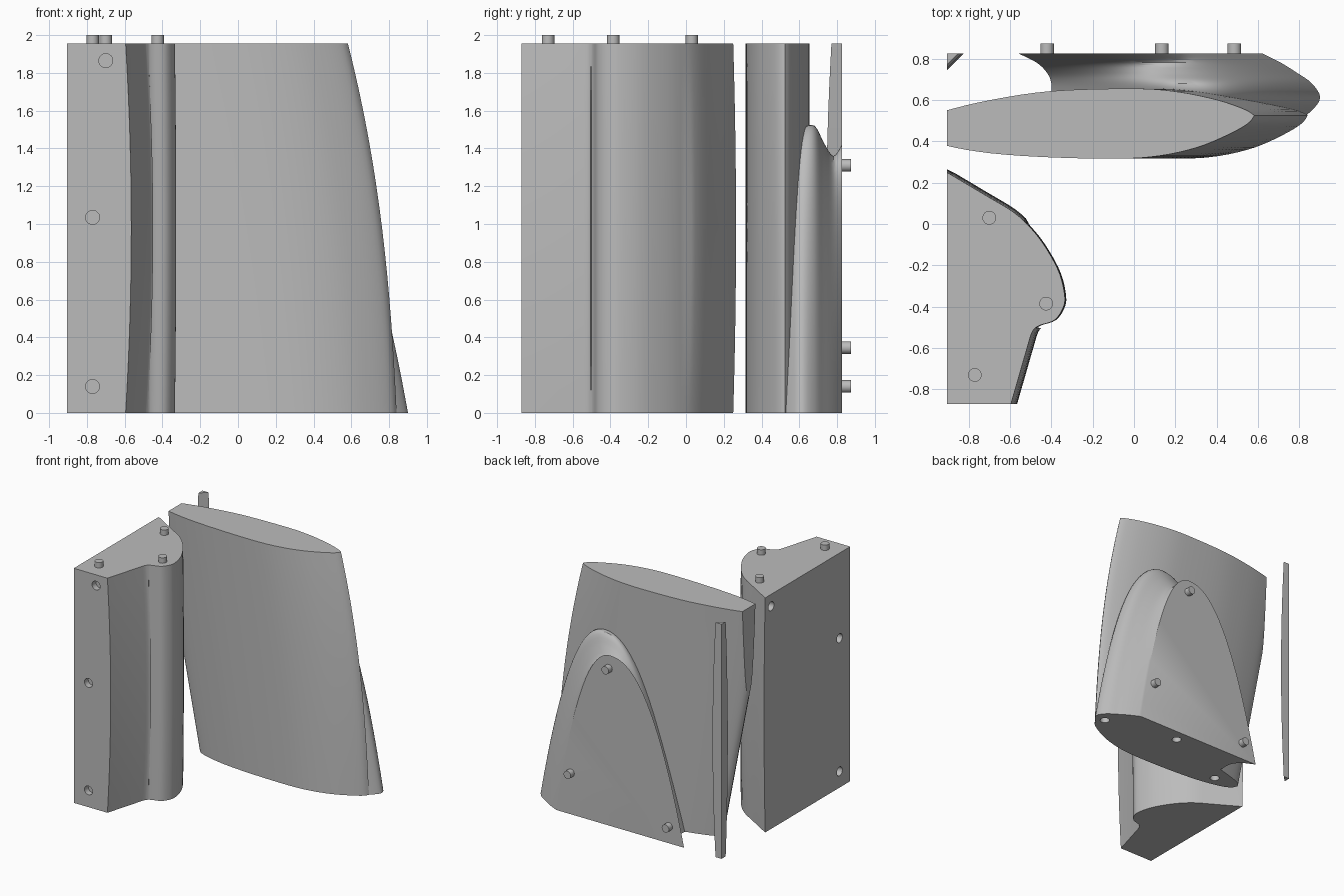
import bpy, bmesh, math
from mathutils import Vector, Matrix

cube = bpy.data.objects.get("Cube")
if cube:
    bpy.data.objects.remove(cube, do_unlink=True)

TOP = 1.955      # height of the blocks
CUT_X = -0.905   # flat side plane
BACK = 0.825     # flat rear plane
FRONT = -0.87    # flat front plane

grey = bpy.data.materials.new("plain_grey")
grey.use_nodes = True
colour = (0.5, 0.5, 0.5, 1)
grey.diffuse_color = colour
grey.node_tree.nodes["Principled BSDF"].inputs["Base Color"].default_value = colour


def spline(pts, steps):
    """Catmull-Rom curve through points of any dimension."""
    out = []
    for i in range(len(pts) - 1):
        a, b, c, d = (pts[max(i - 1, 0)], pts[i], pts[i + 1], pts[min(i + 2, len(pts) - 1)])
        for k in range(steps):
            t = k / steps
            out.append(tuple(
                q + 0.5 * t * (r - p + t * (2 * p - 5 * q + 4 * r - s + t * (3 * (q - r) + s - p)))
                for p, q, r, s in zip(a, b, c, d)))
    return out + [tuple(pts[-1])]


def finish(bm, name, angle=30):
    bmesh.ops.recalc_face_normals(bm, faces=bm.faces)
    mesh = bpy.data.meshes.new(name)
    bm.to_mesh(mesh)
    bm.free()
    mesh.materials.append(grey)
    mesh.shade_smooth()
    mesh.set_sharp_from_angle(angle=math.radians(angle))
    obj = bpy.data.objects.new(name, mesh)
    bpy.context.collection.objects.link(obj)
    return obj


def loft(rings):
    """Skin a stack of equal rings and cap both ends."""
    bm = bmesh.new()
    rows = [[bm.verts.new(p) for p in ring] for ring in rings]
    n = len(rows[0])
    for a, b in zip(rows, rows[1:]):
        for i in range(n):
            j = (i + 1) % n
            bm.faces.new((a[i], a[j], b[j], b[i]))
    bm.faces.new(rows[0])
    bm.faces.new(rows[-1])
    return bm


def add_rod(bm, centre, axis, radius, length):
    turn = Vector(axis).to_track_quat('Z', 'Y').to_matrix().to_4x4()
    bmesh.ops.create_cone(bm, cap_ends=True, segments=24, radius1=radius, radius2=radius,
                          depth=length, matrix=Matrix.Translation(centre) @ turn)


def drill(obj, places):
    """Cut shallow round sockets, given as (centre, axis)."""
    bm = bmesh.new()
    for centre, axis in places:
        add_rod(bm, centre, axis, 0.037, 0.1)
    cutter = finish(bm, "socket_cutter")
    cutter.hide_render = True
    mod = obj.modifiers.new("sockets", 'BOOLEAN')
    mod.operation = 'DIFFERENCE'
    mod.solver = 'EXACT'
    mod.object = cutter
    graph = bpy.context.evaluated_depsgraph_get()
    mesh = bpy.data.meshes.new_from_object(obj.evaluated_get(graph))
    obj.modifiers.clear()
    obj.data = mesh
    mesh.shade_smooth()
    mesh.set_sharp_from_angle(angle=math.radians(30))
    bpy.data.objects.remove(cutter, do_unlink=True)


def bulge(z):
    return 1 - (2 * z / TOP - 1) ** 2


levels = [TOP * i / 16 for i in range(17)]
UP, ACROSS, DEEP = (0, 0, 1), (1, 0, 0), (0, 1, 0)

# Side block: flat front and side, rounded shoulder, slight barrel bulge
shoulder = spline([(-0.5, -0.54), (-0.485, -0.51), (-0.455, -0.49), (-0.385, -0.465),
                   (-0.345, -0.41), (-0.335, -0.35), (-0.36, -0.24), (-0.42, -0.125),
                   (-0.49, -0.03), (-0.58, 0.055), (-0.72, 0.14), (CUT_X, 0.25)], 4)
outline = [(CUT_X, FRONT), (-0.595, FRONT)] + shoulder


def block_point(x, y, z):
    b = bulge(z)
    if x > CUT_X + 0.001:
        x += (0.03 if y < -0.5 else 0.007) * b
    return (x, y + (0.015 * b if y > 0 else 0), z)


side_block = finish(loft([[block_point(x, y, z) for x, y in outline] for z in levels]), "side_block")
drill(side_block,
      [((x, FRONT, z), DEEP) for x, z in ((-0.7, 1.865), (-0.77, 1.035), (-0.77, 0.14))] +
      [((CUT_X, y, z), ACROSS) for y, z in ((0.17, 1.855), (-0.73, 1.245), (-0.73, 0.135))])

# Blade: tapered foil section, nose cut off by the side plane
rear = spline([(0, 0.47), (0.02, 0.51), (0.09, 0.55), (0.22, 0.6), (0.4, 0.643), (0.64, 0.655),
               (0.77, 0.64), (0.89, 0.6), (0.97, 0.555), (1, 0.525)], 4)
face = spline([(1, 0.525), (0.98, 0.485), (0.92, 0.43), (0.83, 0.37), (0.72, 0.33), (0.6, 0.316),
               (0.4, 0.322), (0.22, 0.342), (0.09, 0.378), (0.02, 0.42), (0, 0.47)], 4)
section = rear[:-1] + face[:-1]


def blade_ring(z):
    nose = -0.67 - 0.195 * z
    tail = 0.84 - 0.05 * z - 0.03 * z ** 2.5
    return [(nose + u * (tail - nose), y, z) for u, y in section]


bm = loft([blade_ring(z) for z in levels])
bmesh.ops.bisect_plane(bm, geom=bm.verts[:] + bm.edges[:] + bm.faces[:],
                       plane_co=(CUT_X, 0, 0), plane_no=ACROSS, clear_inner=True)
bmesh.ops.holes_fill(bm, edges=[e for e in bm.edges if e.is_boundary])
blade = finish(bm, "blade")

# Mounting boss: arched rear pad flaring into the blade
# each layer: depth, right foot, peak position, left foot, peak height
layers = spline([(BACK, -0.56, 0.12, 0.62, 1.42), (0.78, -0.47, 0.17, 0.71, 1.36),
                 (0.73, -0.42, 0.23, 0.79, 1.43), (0.68, -0.4, 0.28, 0.86, 1.52),
                 (0.61, -0.4, 0.3, 0.9, 1.5), (0.54, -0.4, 0.3, 0.85, 1.4),
                 (0.47, -0.4, 0.3, 0.75, 1.3)], 4)


def arch(y, right, peak, left, height):
    ring = []
    for i in range(41):
        t = i / 20 - 1
        reach = left - peak if t > 0 else peak - right
        ring.append((peak + t * reach, y, height * (1 - abs(t) ** 2.2)))
    return ring


boss = finish(loft([arch(*layer) for layer in layers]), "mounting_boss")

# Underside sockets shared by blade and boss
drill(blade, [((0.8, 0.595, 0), UP), ((-0.45, 0.453, 0), UP)])
drill(boss, [((0.8, 0.595, 0), UP), ((0.17, 0.725, 0), UP)])

# Thin corner strip
strip = []
for z in levels:
    s = 0.055 + 0.028 * bulge(z)
    strip.append([(CUT_X, BACK, z), (CUT_X + s, BACK, z), (CUT_X, BACK - s, z)])
finish(loft(strip), "corner_strip")

# Locating pegs on the block top and the boss rear
bm = bmesh.new()
for x, y in ((-0.7, 0.03), (-0.425, -0.385), (-0.77, -0.73)):
    add_rod(bm, (x, y, TOP + 0.0175), UP, 0.033, 0.055)
finish(bm, "block_pegs")
bm = bmesh.new()
for x, z in ((0.135, 1.31), (0.485, 0.345), (-0.42, 0.14)):
    add_rod(bm, (x, BACK + 0.0175, z), DEEP, 0.033, 0.06)
finish(bm, "boss_pegs")
